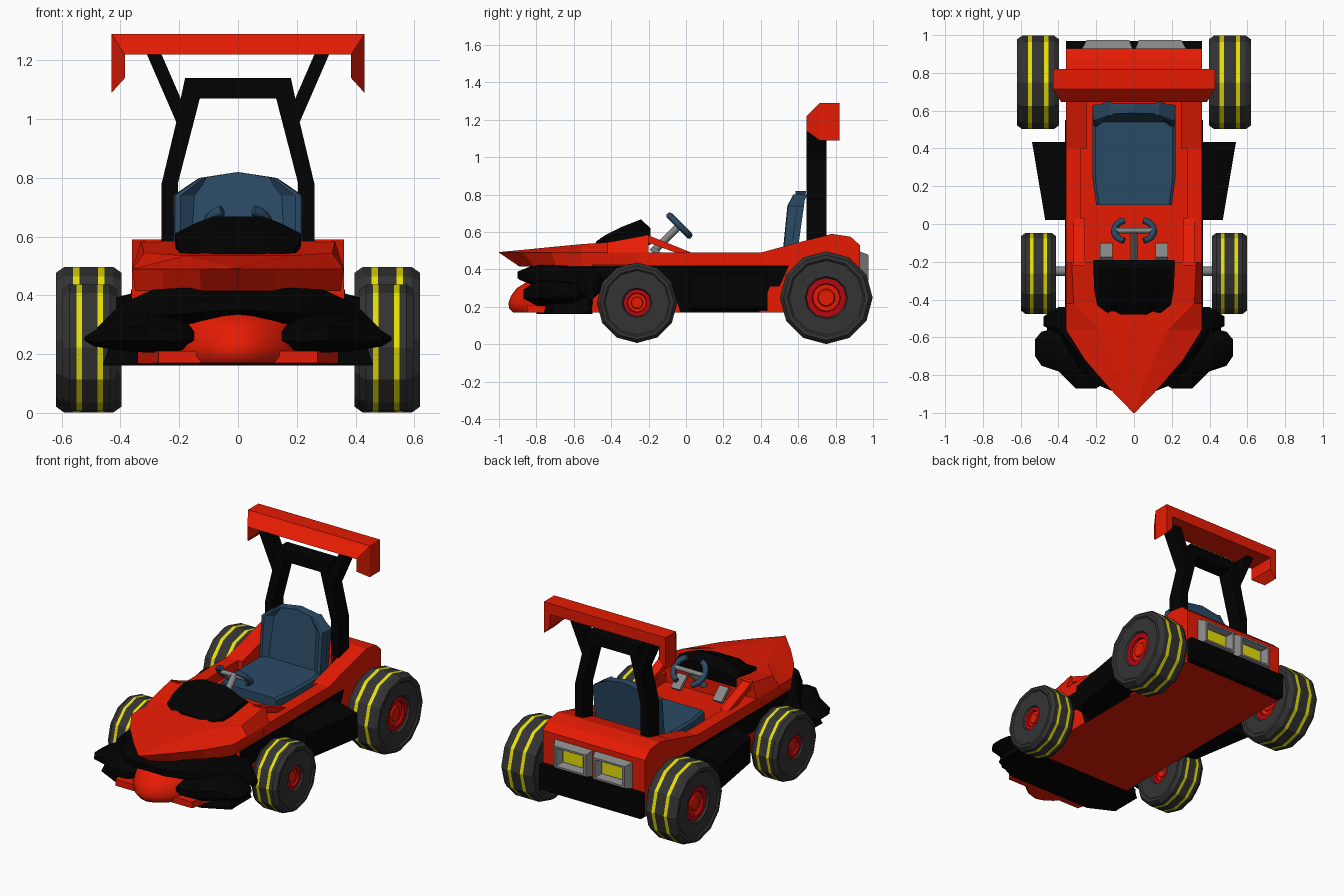
import bpy, bmesh, math
from mathutils import Vector

if "Cube" in bpy.data.objects:
    bpy.data.objects.remove(bpy.data.objects["Cube"], do_unlink=True)


def material(name, r, g, b):
    m = bpy.data.materials.new(name)
    m.use_nodes = True
    m.diffuse_color = (r, g, b, 1)
    m.node_tree.nodes["Principled BSDF"].inputs["Base Color"].default_value = (r, g, b, 1)
    return m


RED = material("body red", .8, .011, .001)
HUB = material("hub red", .48, .002, .005)
BLACK = material("black", .0006, .0006, .0006)
TYRE = material("tyre grey", .034, .034, .034)
YELLOW = material("yellow", .85, .8, .002)
BLUE = material("seat blue", .023, .068, .13)
GREY = material("metal grey", .24, .24, .24)
SIDES = (("left", 1), ("right", -1))


def finish(name, bm, mats, smooth=None):
    bmesh.ops.recalc_face_normals(bm, faces=bm.faces)
    me = bpy.data.meshes.new(name)
    bm.to_mesh(me)
    bm.free()
    for m in mats:
        me.materials.append(m)
    ob = bpy.data.objects.new(name, me)
    bpy.context.collection.objects.link(ob)
    if smooth:
        bpy.ops.object.select_all(action="DESELECT")
        ob.select_set(True)
        bpy.context.view_layer.objects.active = ob
        bpy.ops.object.shade_smooth_by_angle(angle=math.radians(smooth))
    return ob


def loft(name, rings, mat, smooth=None):
    """Skin closed rings of points and cap both ends."""
    bm = bmesh.new()
    vs = [[bm.verts.new(p) for p in ring] for ring in rings]
    n = len(vs[0])
    for a, b in zip(vs, vs[1:]):
        for i in range(n):
            j = (i + 1) % n
            bm.faces.new((a[i], a[j], b[j], b[i]))
    bm.faces.new(vs[0])
    bm.faces.new(vs[-1])
    return finish(name, bm, [mat], smooth)


def side_prism(name, yz, x0, x1, mat):
    return loft(name, [[(x, y, z) for y, z in yz] for x in (x0, x1)], mat)


def box(name, x0, x1, y0, y1, z0, z1, mat):
    return side_prism(name, [(y0, z0), (y1, z0), (y1, z1), (y0, z1)], x0, x1, mat)


def mirrored(half):
    """Close a right-hand outline across the centre line."""
    return half + [(-x, z) for x, z in reversed(half) if abs(x) > 1e-5]


def rod(name, a, b, r, mat, sides=8):
    a, b = Vector(a), Vector(b)
    u = (b - a).orthogonal().normalized()
    v = (b - a).normalized().cross(u)
    turn = [2 * math.pi * i / sides for i in range(sides)]
    return loft(name, [[p + r * (u * math.cos(t) + v * math.sin(t)) for t in turn]
                       for p in (a, b)], mat, 50)


# Lower hull, cockpit rails and rear deck
box("lower_hull", -.36, .36, -.5, .93, .17, .43, RED)
for side, s in SIDES:
    side_prism(side + "_rail", [(-.25, .42), (-.25, .49), (.65, .49), (.65, .42)],
               s * .28, s * .36, RED)
    side_prism(side + "_rear_haunch", [(.4, .42), (.4, .49), (.66, .56), (.66, .42)],
               s * .25, s * .36, RED)
    side_prism(side + "_cowl_arm", [(-.22, .59), (-.22, .55), (0, .47), (.03, .49)],
               s * .26, s * .32, RED)
    side_prism(side + "_side_panel", [(-.5, .42), (.55, .42), (.5, .31), (.45, .31), (.39, .17),
                                      (-.03, .17), (-.07, .3), (-.5, .3)], s * .355, s * .365, BLACK)
    loft(side + "_side_pod", [[(s * .35, y, .18), (s * x, y, .2), (s * x, y, .36), (s * .35, y, .41)]
                              for y, x in ((.02, .47), (.435, .54))], BLACK)
side_prism("rear_deck", [(.645, .42), (.645, .555), (.78, .59), (.88, .575), (.93, .53), (.93, .42)],
           -.36, .36, RED)
box("rear_bumper", -.36, .36, .92, .97, .17, .325, BLACK)

# Pointed nose rising to the cowl: y, edge width, shoulder width, shoulder height, setback below
rings = []
for y, w, sw, sz, back in ((-1, .004, .002, .493, .11), (-.87, .13, .04, .505, .06),
                           (-.72, .26, .1, .52, .03), (-.56, .36, .18, .535, 0),
                           (-.42, .36, .32, .545, 0), (-.2, .36, .33, .585, 0)):
    half = [(w * .97, .415), (w, .49), (sw, sz)]
    rings.append([(x, y + (back if z < .45 else 0), z) for x, z in mirrored(half)])
loft("nose", rings, RED)

# Dashboard hood
rings = []
for y, w, z0, z1 in ((-.48, .13, .52, .55), (-.43, .195, .54, .585), (-.35, .21, .54, .625),
                     (-.24, .215, .54, .668), (-.19, .215, .53, .62)):
    half = [(w, z0), (w, z0 + (z1 - z0) * .55), (w * .65, z1 - .02), (w * .4, z1)]
    rings.append([(x, y, z) for x, z in mirrored(half)])
loft("dash_hood", rings, BLACK)

# Rounded chin leaning back, its floor and the splitter plate behind it
rings = []
for z, y in ((.17, -.925), (.19, -.945), (.22, -.95), (.26, -.935), (.3, -.905), (.34, -.84)):
    outline = mirrored([(0, y), (.05, y + .015), (.1, y + .05), (.14, y + .095), (.19, y + .16), (.24, -.6)])
    rings.append([(x, cy, z) for x, cy in outline])
loft("chin", rings, RED, 45)
loft("chin_base", [[(-w, y, z) for z in (.17, .21)] + [(w, y, z) for z in (.21, .17)]
                   for y, w in ((-.85, .27), (-.5, .36))], RED)
splitter = mirrored([(.3, -.8), (.46, -.72), (.42, -.5)])
loft("splitter", [[(x, y, z) for x, y in splitter] for z in (.162, .17)], BLACK)


# Front wings and the arms above them
def wing(name, s, stations):
    rings = []
    for x, y0, y1, z0, z1 in stations:
        cy, cz, ry, rz = (y0 + y1) / 2, (z0 + z1) / 2, (y1 - y0) / 2, (z1 - z0) / 2
        rings.append([(s * x, cy + ry * a, cz + rz * b) for a, b in
                      ((-1, -.4), (-1, .3), (-.6, 1), (.6, 1), (1, .3), (1, -.4), (.6, -1), (-.6, -1))])
    loft(name, rings, BLACK, 35)


for side, s in SIDES:
    wing(side + "_front_wing", s, ((.15, -.84, -.5, .23, .29), (.2, -.87, -.5, .21, .32),
                                   (.31, -.87, -.5, .205, .34), (.4, -.78, -.55, .213, .33),
                                   (.49, -.75, -.57, .226, .28), (.523, -.7, -.61, .247, .258)))
    wing(side + "_wing_arm", s, ((0, -.9, -.45, .322, .425), (.1, -.89, -.45, .31, .425),
                                 (.2, -.85, -.45, .3, .425), (.29, -.76, -.44, .29, .42),
                                 (.4, -.58, -.44, .27, .37), (.48, -.54, -.49, .24, .29)))
    loft(side + "_wing_foot", [[(s * x, y0, z), (s * x, -.52, z), (s * .34, -.5, z), (s * .34, y1, z)]
                               for z, x, y0, y1 in ((.165, .46, -.72, -.76), (.25, .43, -.7, -.74))], BLACK)

# Seat: cushion, leaning back and side bolsters
loft("seat_cushion", [[(x, y, z) for x, y in mirrored([(w, .1), (w + .02, .25), (w + .02, .58)])]
                      for z, w in ((.42, .2), (.475, .2), (.488, .185))], BLUE)
back = mirrored([(.2, .43), (.22, .56), (.22, .74), (.13, .8), (0, .82)])
loft("seat_back", [[(x * k, .5 + t + (z - .45) * .14, z) for x, z in back]
                   for t, k in ((.035, .93), (.055, 1), (.09, 1))], BLUE)
for side, s in SIDES:
    loft(side + "_seat_bolster", [[(s * x * k, y + d + (z - .45) * .1, z) for x, y in
                                   ((.13, .56), (.195, .513), (.215, .517), (.221, .59))]
                                  for z, k, d in ((.44, 1, 0), (.74, 1, 0), (.8, .6, .025))], BLUE)

# Steering wheel, column and pedals
centre = Vector((0, -.035, .635))
up = Vector((0, -.707, .707))
rod("steering_column", (0, -.18, .49), centre, .02, GREY)
rod("steering_bar", centre - Vector((.1, 0, 0)), centre + Vector((.1, 0, 0)), .015, GREY)
for side, s in SIDES:
    curve = bpy.data.curves.new(side + "_steering_grip", "CURVE")
    curve.dimensions = "3D"
    curve.bevel_depth, curve.bevel_resolution, curve.use_fill_caps = .018, 1, True
    path = curve.splines.new("POLY")
    path.points.add(8)
    for i, p in enumerate(path.points):
        t = math.radians(-72 + 18 * i)
        p.co = (*(centre + Vector((s * (.03 + .075 * math.cos(t)), 0, 0)) + up * .08 * math.sin(t)), 1)
    curve.materials.append(BLUE)
    grip = bpy.data.objects.new(side + "_steering_grip", curve)
    bpy.context.collection.objects.link(grip)
    bpy.ops.object.select_all(action="DESELECT")
    grip.select_set(True)
    bpy.context.view_layer.objects.active = grip
    bpy.ops.object.convert(target="MESH")
    side_prism(side + "_pedal", [(-.19, .51), (-.175, .525), (-.1, .46), (-.115, .445)],
               s * .115, s * .18, GREY)

# Roll bar with struts, and the rear spoiler
bar = [(0, 1.07), (.13, 1.07), (.205, .78), (.205, .5), (.26, .5), (.26, .78), (.21, .99),
       (.31, 1.22), (.26, 1.22), (.195, 1.07), (.18, 1.14), (0, 1.14)]
for side, s in SIDES:
    loft(side + "_roll_bar", [[(s * x, y, z) for x, z in bar] for y in (.645, .75)], BLACK)
outer = [(-.43, 1.09), (-.43, 1.29), (.43, 1.29), (.43, 1.09)]
inner = [(.385, 1.14), (.385, 1.22), (-.385, 1.22), (-.385, 1.14)]
bm = bmesh.new()
loops = [[bm.verts.new((x, y, z)) for x, z in pts] for y, pts in
         ((.645, inner[::-1]), (.715, outer), (.82, outer), (.82, inner[::-1]))]
for a, b in zip(loops, loops[1:] + loops[:1]):
    for i in range(3):
        bm.faces.new((a[i], a[i + 1], b[i + 1], b[i]))
for i in (0, 3):
    bm.faces.new([ring[i] for ring in loops])
finish("spoiler", bm, [RED])

# Tail lights: dished frames with the lamp set inside
for side, s in SIDES:
    loft(side + "_light_frame", [[(s * x0, y, z0), (s * x1, y, z0), (s * x1, y, z1), (s * x0, y, z1)]
                                 for y, x0, x1, z0, z1 in ((.92, .005, .28, .325, .5),
                                                           (.975, .025, .25, .34, .478),
                                                           (.975, .04, .235, .352, .466),
                                                           (.936, .06, .215, .368, .452))], GREY)
    box(side + "_tail_light", s * .07, s * .205, .934, .94, .374, .446, YELLOW)


# Wheels: lathed about x, with colour by profile segment
def wheel(name, s, x, y, z, half_width, radius, hub):
    half = [(.74, 0, 1), (.74, hub * .4, 0), (.66, hub * .45, 0), (.66, hub * .68, 1),
            (.8, hub * .72, 1), (.8, hub, 2), (.92, hub + .03, 2), (.92, .8, 2), (1, .84, 2),
            (1, .92, 2), (.75, 1, 2), (.49, 1, 3), (.29, 1, 2)]
    colours = [c for _, _, c in half] + [c for _, _, c in reversed(half[:-1])]
    half[0] = (.74, .002, 0)
    colours[0] = colours[-1] = 0
    profile = [(u, r) for u, r, _ in half] + [(-u, r) for u, r, _ in reversed(half)]
    bm = bmesh.new()
    sides = 12
    rings = [[bm.verts.new((s * x + u * half_width, y + r * radius * math.cos(2 * math.pi * i / sides),
                            z + r * radius * math.sin(2 * math.pi * i / sides)))
              for i in range(sides)] for u, r in profile]
    for a, b, c in zip(rings, rings[1:], colours):
        for i in range(sides):
            j = (i + 1) % sides
            bm.faces.new((a[i], a[j], b[j], b[i])).material_index = c
    bm.faces.new(rings[0])
    bm.faces.new(rings[-1])
    finish(name, bm, [RED, HUB, TYRE, YELLOW])


for side, s in SIDES:
    wheel(side + "_front_wheel", s, .505, -.262, .222, .092, .215, .34)
    wheel(side + "_rear_wheel", s, .508, .75, .249, .111, .248, .43)
rod("front_axle", (-.44, -.25, .25), (.44, -.25, .25), .025, GREY)
rod("rear_axle", (-.44, .75, .25), (.44, .75, .25), .025, GREY)
